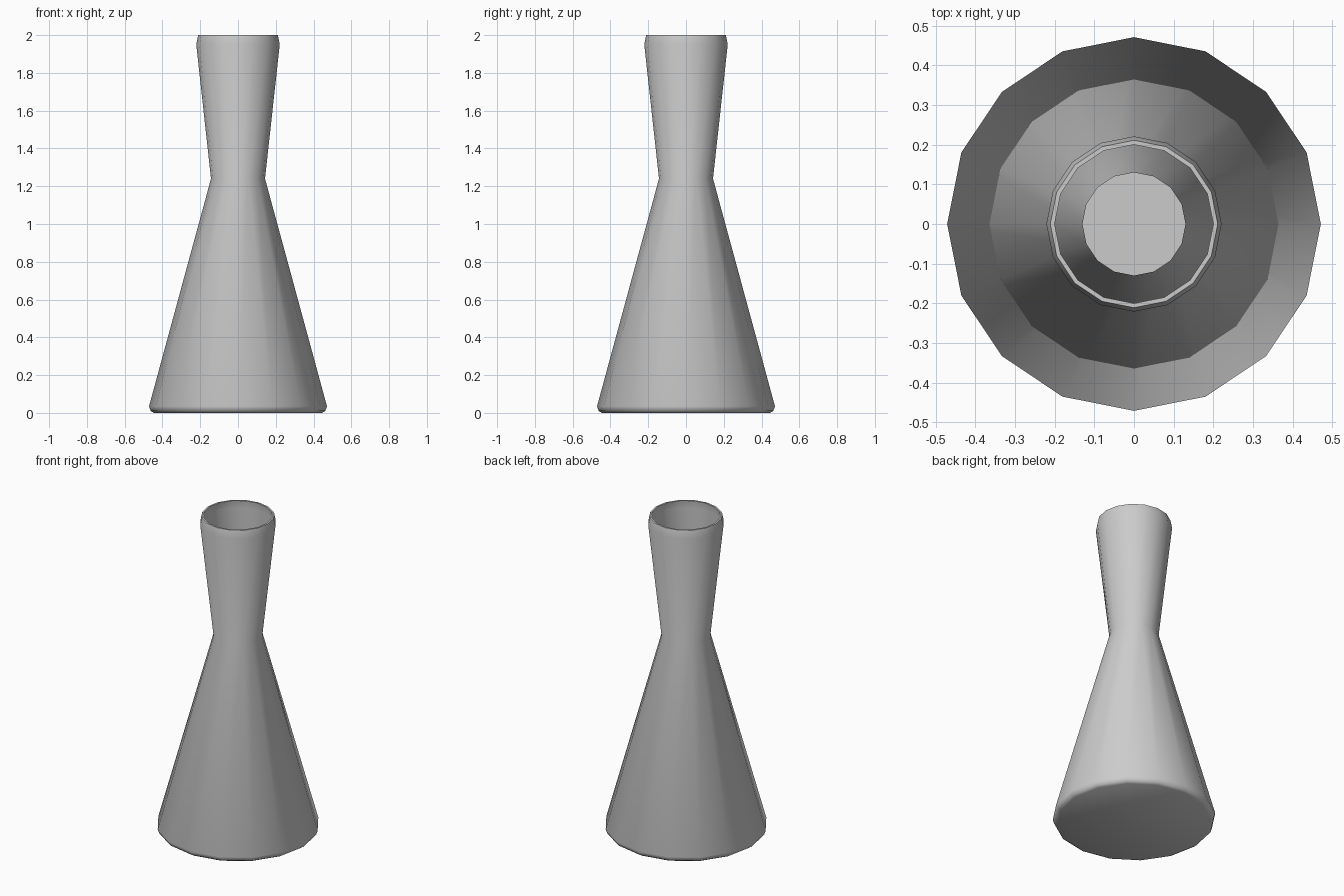
import bpy, bmesh, math

if "Cube" in bpy.data.objects:
    bpy.data.objects.remove(bpy.data.objects["Cube"])

SIDES = 16
# Radius, height: outer wall upward, over the lip, then down the thin inner wall
profile = [
    (0.445, 0.0), (0.462, 0.01), (0.471, 0.035),
    (0.143, 1.24),
    (0.221, 1.95), (0.211, 2.0),
    (0.200, 2.0), (0.208, 1.95),
    (0.130, 1.24),
    (0.457, 0.037), (0.44, 0.013),
]

# Lathe the vase shell
bm = bmesh.new()
rings = []
for r, z in profile:
    rings.append([bm.verts.new((r * math.cos(2 * math.pi * i / SIDES),
                                r * math.sin(2 * math.pi * i / SIDES), z))
                  for i in range(SIDES)])
for a, b in zip(rings, rings[1:]):
    for i in range(SIDES):
        j = (i + 1) % SIDES
        bm.faces.new((a[i], a[j], b[j], b[i]))

# Underside and inner floor
bm.faces.new(rings[0][::-1])
bm.faces.new(rings[-1])
bmesh.ops.recalc_face_normals(bm, faces=bm.faces)

mesh = bpy.data.meshes.new("vase")
bm.to_mesh(mesh)
bm.free()
vase = bpy.data.objects.new("vase", mesh)
bpy.context.collection.objects.link(vase)

# Smooth walls, crisp lip and floor
bpy.context.view_layer.objects.active = vase
vase.select_set(True)
bpy.ops.object.shade_smooth_by_angle(angle=math.radians(40))
